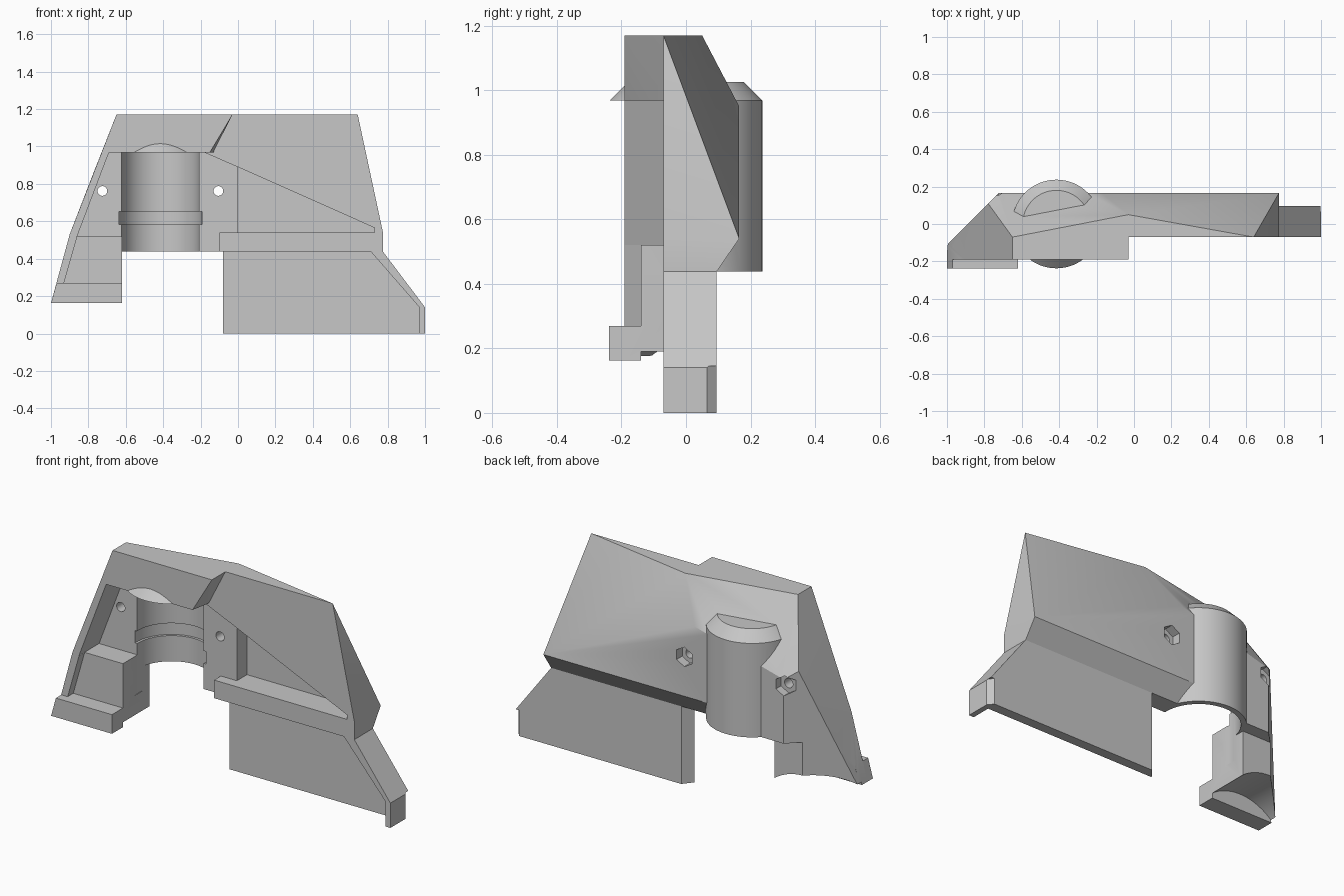
import bpy, bmesh, math
from mathutils import Matrix, Vector

default = bpy.data.objects.get("Cube")
if default:
    bpy.data.objects.remove(default, do_unlink=True)

grey = bpy.data.materials.new("plain_grey")
grey.use_nodes = True
tone = (0.57, 0.57, 0.57, 1)
grey.diffuse_color = tone
grey.node_tree.nodes["Principled BSDF"].inputs["Base Color"].default_value = tone


def finish(name, bm):
    bmesh.ops.recalc_face_normals(bm, faces=bm.faces)
    mesh = bpy.data.meshes.new(name)
    bm.to_mesh(mesh)
    bm.free()
    mesh.materials.append(grey)
    obj = bpy.data.objects.new(name, mesh)
    bpy.context.collection.objects.link(obj)
    return obj


def hull(name, points):
    """Faceted solid around a few corner points."""
    bm = bmesh.new()
    for p in points:
        bm.verts.new(p)
    bmesh.ops.convex_hull(bm, input=bm.verts)
    loose = [v for v in bm.verts if not v.link_faces]
    bmesh.ops.delete(bm, geom=loose, context="VERTS")
    return finish(name, bm)


def prism(name, outline, y0, y1):
    """Front outline in x and z, extruded along y."""
    bm = bmesh.new()
    near = [bm.verts.new((x, y0, z)) for x, z in outline]
    far = [bm.verts.new((x, y1, z)) for x, z in outline]
    bm.faces.new(near)
    bm.faces.new(far[::-1])
    for i in range(len(near)):
        bm.faces.new((near[i], near[i - 1], far[i - 1], far[i]))
    return finish(name, bm)


def cone(name, a, b, r1, r2, sides=64):
    """Cylinder or cone frustum from point a to point b."""
    a, b = Vector(a), Vector(b)
    turn = (b - a).to_track_quat("Z", "Y").to_matrix().to_4x4()
    bm = bmesh.new()
    bmesh.ops.create_cone(bm, cap_ends=True, segments=sides, radius1=r1, radius2=r2,
                          depth=(b - a).length,
                          matrix=Matrix.Translation((a + b) / 2) @ turn)
    return finish(name, bm)


def volume(mesh):
    bm = bmesh.new()
    bm.from_mesh(mesh)
    size = bm.calc_volume()
    bm.free()
    return size


def combine(base, other, operation):
    """Boolean that keeps the first solver result with a sensible volume."""
    v1, v2 = volume(base.data), volume(other.data)
    low, high = (max(v1, v2), v1 + v2) if operation == "UNION" else (v1 - v2, v1)
    for solver in ("MANIFOLD", "EXACT", "FLOAT"):
        mod = base.modifiers.new("combine", "BOOLEAN")
        mod.operation, mod.solver, mod.object = operation, solver, other
        graph = bpy.context.evaluated_depsgraph_get()
        result = bpy.data.meshes.new_from_object(base.evaluated_get(graph))
        base.modifiers.remove(mod)
        size = volume(result)
        if low - 1e-5 < size < high + 1e-5 and abs(size - v1) > 1e-6:
            base.data = result
            bpy.data.objects.remove(other, do_unlink=True)
            return
    # A part that cannot be fused stays as its own object
    if operation == "DIFFERENCE":
        bpy.data.objects.remove(other, do_unlink=True)


def add(base, other):
    combine(base, other, "UNION")


def cut(base, other):
    combine(base, other, "DIFFERENCE")


FRONT, HOOD, BACK, THIN = -0.07, -0.19, 0.165, 0.095
TOP, ROOF, LOW, SOLE = 1.17, 0.968, 0.438, 0.162
ridge = (-0.17, BACK, 0.95)
peak = (-0.03, 0.05, TOP)

# Wide faceted shell
shell = hull("armour_shell", [
    (-0.25, FRONT, TOP), (-0.25, 0.0075, TOP), peak, (0.64, FRONT, TOP), ridge,
    (-0.25, BACK, 0.926), (-0.25, BACK, 0.54), (-0.25, THIN, LOW), (-0.25, FRONT, LOW),
    (0.775, BACK, 0.54), (0.775, THIN, LOW), (0.775, FRONT, LOW), (0.775, FRONT, 0.54)])

# Deep hood with the chamfered side
hood = hull("hood", [
    (-0.65, HOOD, TOP), (-0.65, FRONT, TOP), (-0.03, HOOD, TOP), peak, ridge,
    (-0.78, 0.11, 0.84), (-0.725, BACK, 0.8), (-0.725, BACK, LOW), (-0.4, BACK, LOW),
    (-0.78, 0.11, LOW), (-0.91, -0.02, LOW), (-0.9, HOOD, 0.53), (-0.925, HOOD, LOW),
    (-0.468, HOOD, LOW)])
cut(hood, prism("hood_opening", [
    (-0.69, ROOF), (0.1, ROOF), (0.1, 0.4), (-0.62, 0.4), (-0.62, 0.52), (-0.86, 0.52)],
    -0.5, FRONT))

# Side leg below the hood
leg = hull("side_leg", [
    (-0.9, HOOD, 0.53), (-0.62, HOOD, 0.5), (-0.88, 0.01, 0.53), (-0.795, THIN, 0.5),
    (-0.62, THIN, 0.5), (-1, HOOD, SOLE), (-0.62, HOOD, SOLE), (-1, -0.11, SOLE),
    (-0.795, THIN, SOLE), (-0.62, THIN, SOLE)])

# Thin lower wall with a bevelled inner edge
wall = hull("lower_wall", [
    (x, y, z) for x, y in ((-0.08, 0.04), (-0.037, THIN)) for z in (0, 0.5)] + [
    (x, y, z) for y in (0.04, THIN)
    for x, z in ((0.7, 0.5), (0.985, 0.13), (0.985, 0))])

# Rim along the end of the wall, with its back corner cut off
rim = prism("wall_rim", [
    (0.66, 0.5), (0.71, LOW), (0.97, 0.14), (0.97, 0), (1, 0), (1, 0.14),
    (0.775, LOW), (0.765, 0.5)], FRONT, THIN)
add(wall, rim)
cut(wall, hull("corner_cut", [
    (x, y, z) for x, y in ((1.03, 0.03), (1.1, 0.03), (1.1, 0.17), (0.91, 0.17))
    for z in (-0.1, 0.145)]))

# Barrel housing with a sloped cap
bx = -0.415
barrel = cone("barrel", (bx, 0, LOW), (bx, 0, ROOF), 0.237, 0.237)
cap = cone("barrel_cap", (bx, 0, ROOF), (bx, 0, 1.025), 0.237, 0.18)
for part in (hood, leg, barrel, cap, wall):
    add(shell, part)

# Recess around the bosses, then the recess at the front of the leg
cut(shell, prism("boss_recess", [
    (-0.69, ROOF), (-0.18, ROOF), (0.01, 0.885), (0.01, 0.54), (-0.1, 0.54),
    (-0.1, 0.4), (-0.62, 0.4), (-0.62, 0.52), (-0.86, 0.52)], -0.5, -0.01))
cut(shell, prism("leg_recess", [
    (-0.856, 0.53), (-0.55, 0.53), (-0.55, 0.26), (-0.933, 0.26)], -0.5, -0.14))

# Triangular pocket above the shelf
cut(shell, prism("pocket", [(0, 0.89), (0, 0.54), (0.73, 0.54), (0.73, 0.565)], -0.5, 0.08))

# Bore with a ring groove
cut(shell, cone("bore", (bx, 0, 0.3), (bx, 0, ROOF), 0.208, 0.208))
cut(shell, cone("groove", (bx, 0, 0.583), (bx, 0, 0.653), 0.222, 0.222))

# Foot and the rounded scoop beneath it
add(shell, hull("foot", [
    (x, y, z) for y in (-0.238, -0.12)
    for x, z in ((-1, SOLE), (-0.62, SOLE), (-0.62, 0.27), (-0.97, 0.27))]))
cut(shell, cone("scoop", (-0.8, -0.14, -0.05), (-0.8, 0.4, -0.05), 0.3, 0.3))

# Bolt holes with six-sided pockets at the back
for x, depth in ((-0.725, 0.12), (-0.105, 0.115)):
    cut(shell, cone("bolt_hole", (x, -0.4, 0.762), (x, 0.5, 0.762), 0.026, 0.026, 24))
    cut(shell, cone("nut_pocket", (x, depth, 0.762), (x, 0.4, 0.762), 0.055, 0.055, 6))

# Smooth curved faces, sharp corners
bpy.ops.object.select_all(action="DESELECT")
shell.select_set(True)
bpy.context.view_layer.objects.active = shell
bpy.ops.object.shade_smooth_by_angle(angle=math.radians(30))
